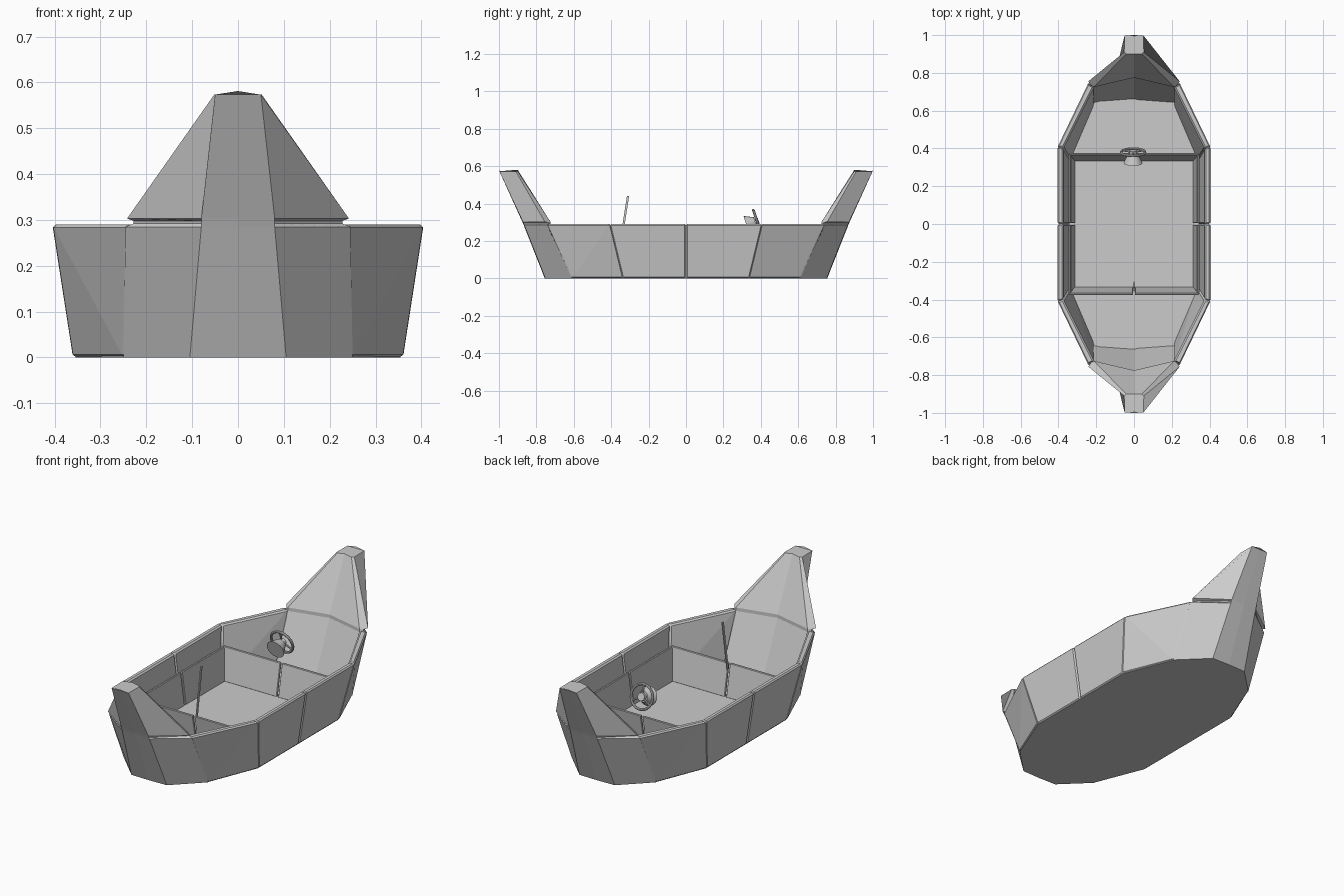
import bpy, bmesh, math
from mathutils import Vector

if "Cube" in bpy.data.objects:
    bpy.data.objects.remove(bpy.data.objects["Cube"])


def finish(name, bm, bevel=0.0):
    bmesh.ops.recalc_face_normals(bm, faces=bm.faces)
    me = bpy.data.meshes.new(name)
    bm.to_mesh(me)
    bm.free()
    ob = bpy.data.objects.new(name, me)
    bpy.context.collection.objects.link(ob)
    if bevel:
        m = ob.modifiers.new("Bevel", 'BEVEL')
        m.width = bevel
        m.segments = 1
    return ob


def block(name, pts, sx=1, sy=1, bevel=0.0):
    """Convex solid through the given corner points."""
    bm = bmesh.new()
    for x, y, z in pts:
        bm.verts.new((x * sx, y * sy, z))
    bmesh.ops.convex_hull(bm, input=bm.verts[:])
    bmesh.ops.dissolve_limit(bm, angle_limit=0.03, verts=bm.verts[:], edges=bm.edges[:])
    return finish(name, bm, bevel)


def loft(name, rings, sy=1, bevel=0.0):
    """Solid joining equal-length rings of points."""
    bm = bmesh.new()
    vs = [[bm.verts.new((x, y * sy, z)) for x, y, z in r] for r in rings]
    n = len(vs[0])
    for a, b in zip(vs, vs[1:]):
        for i in range(n):
            j = (i + 1) % n
            bm.faces.new((a[i], a[j], b[j], b[i]))
    bm.faces.new(vs[0])
    bm.faces.new(vs[-1])
    return finish(name, bm, bevel)


# Hull floor
half = [(0.355, 0.34), (0.247, 0.61), (0.1, 0.752)]
outline = half + [(-x, y) for x, y in half[::-1]]
outline += [(-x, -y) for x, y in outline]
loft("hull_floor", [[(x, y, z) for x, y in outline] for z in (0, 0.03)])

# Hull side planks: bottom outer, top outer, bottom inner, top inner at each station
RIM = 0.29
stations = [
    [(0.36, 0, 0), (0.405, 0, RIM), (0.335, 0, 0), (0.375, 0, RIM)],
    [(0.36, 0.34, 0), (0.405, 0.41, RIM), (0.335, 0.335, 0), (0.375, 0.402, RIM)],
    [(0.25, 0.61, 0), (0.245, 0.742, RIM), (0.215, 0.615, 0), (0.212, 0.728, RIM)],
]
for sx in (1, -1):
    for sy in (1, -1):
        block("middle_plank", stations[0] + stations[1], sx, sy, 0.007)
        block("corner_plank", stations[1] + stations[2], sx, sy, 0.007)


# Raised ends with a notch at rim height
def end_ring(z, corner, nose, inner, mid, nose_mid, z_mid=None):
    zm = z if z_mid is None else z_mid
    return [(*corner, z), (*nose, z), (0, nose_mid, zm), (-nose[0], nose[1], z),
            (-corner[0], corner[1], z), (-inner[0], inner[1], z), (0, mid, zm), (*inner, z)]


def rim_ring(z, corner):
    return end_ring(z, corner, (0.08, 0.745 + 0.42 * z), (0.212, 0.725), 0.775, 0.748 + 0.42 * z)


end_rings = [
    end_ring(0, (0.25, 0.61), (0.105, 0.752), (0.205, 0.635), 0.65, 0.755),
    rim_ring(0.285, (0.245, 0.742)),
    rim_ring(0.292, (0.228, 0.735)),
    rim_ring(0.298, (0.228, 0.735)),
    rim_ring(0.303, (0.242, 0.755)),
    end_ring(0.573, (0.052, 0.91), (0.05, 0.998), (0.042, 0.9), 0.9, 1.0, 0.581),
]
for sy, name in ((-1, "bow"), (1, "stern")):
    loft(name, end_rings, sy)

# Inner cockpit panels, two per side, leaning outward
G, T, Z0, Z1 = 0.004, 0.012, 0.028, 0.20
for sx in (1, -1):
    for sy in (1, -1):
        block("side_lining", [(x + d, y, z) for d in (0, T)
                              for x, z, ye in ((0.312, Z0, 0.335), (0.335, Z1, 0.365))
                              for y in (G, ye)], sx, sy, 0.003)
        block("bulkhead", [(x, y + d, z) for d in (0, T)
                           for y, z, xe in ((0.333, Z0, 0.318), (0.365, Z1, 0.344))
                           for x in (G, xe)], sx, sy, 0.003)

# Steering wheel: rim, hub, spokes and tapered column along one tilted axis
axis = Vector((0, 0.95, 0.31)).normalized()
rot = axis.to_track_quat('Z', 'Y')
centre = Vector((-0.005, 0.38, 0.305))


def smooth(name):
    bpy.context.object.name = name
    bpy.ops.object.shade_smooth_by_angle(angle=math.radians(35))


bpy.ops.mesh.primitive_torus_add(major_radius=0.063, minor_radius=0.007, major_segments=28,
                                 minor_segments=8, location=centre, rotation=rot.to_euler())
smooth("wheel_rim")
bpy.ops.mesh.primitive_cylinder_add(vertices=16, radius=0.02, depth=0.018,
                                    location=centre, rotation=rot.to_euler())
smooth("wheel_hub")
for i in range(3):
    a = math.radians(90 + 120 * i)
    d = rot @ Vector((math.cos(a), math.sin(a), 0))
    bpy.ops.mesh.primitive_cylinder_add(vertices=8, radius=0.005, depth=0.05,
                                        location=centre + d * 0.038,
                                        rotation=d.to_track_quat('Z', 'Y').to_euler())
    smooth("wheel_spoke")
bpy.ops.mesh.primitive_cone_add(vertices=16, radius1=0.05, radius2=0.027, depth=0.05,
                                location=centre - axis * 0.035, rotation=rot.to_euler())
smooth("steering_column")

# Thin lever at the front bulkhead
block("lever", [(x, y + d, z) for x in (-0.003, 0.003) for d in (-0.006, 0.006)
                for y, z in ((-0.352, 0.17), (-0.31, 0.44))])
